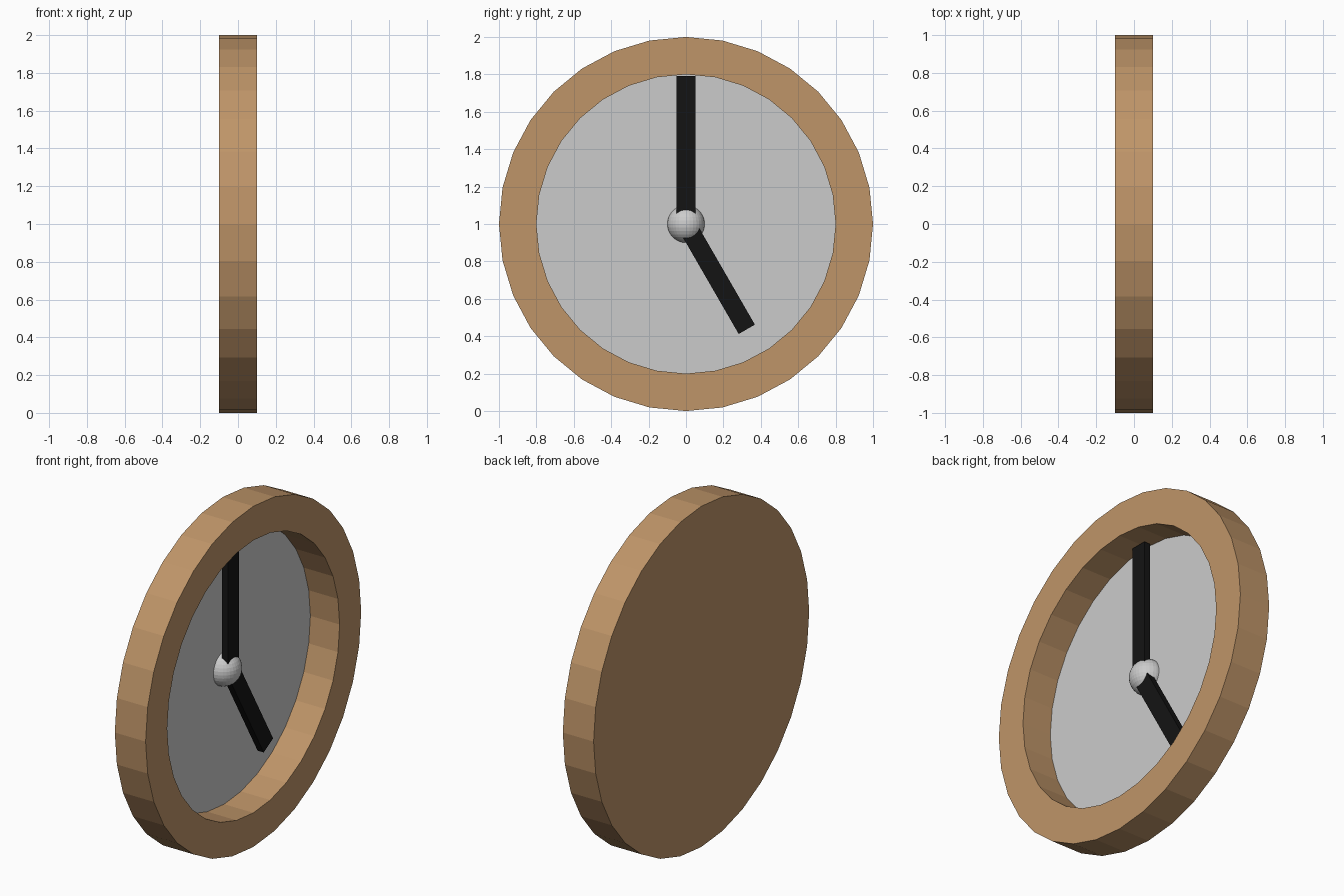
import bpy, bmesh
from math import pi, radians
from mathutils import Matrix, Vector

if "Cube" in bpy.data.objects:
    bpy.data.objects.remove(bpy.data.objects["Cube"])

SIDES = 32
DIAL_X = -0.09
CENTRE = Vector((0, 0, 1))


def material(name, rgb):
    m = bpy.data.materials.new(name)
    m.diffuse_color = (*rgb, 1)
    m.use_nodes = True
    m.node_tree.nodes["Principled BSDF"].inputs["Base Color"].default_value = m.diffuse_color
    return m


def finish(name, bm, mat=None):
    bmesh.ops.recalc_face_normals(bm, faces=bm.faces)
    mesh = bpy.data.meshes.new(name)
    bm.to_mesh(mesh)
    bm.free()
    ob = bpy.data.objects.new(name, mesh)
    ob.location = CENTRE
    bpy.context.collection.objects.link(ob)
    if mat:
        mesh.materials.append(mat)
    return ob


wood = material("wood", (0.52, 0.30, 0.14))
black = material("black", (0.007, 0.007, 0.007))

# Round case: profile (x, radius) turned around the x axis, with a closed back
bm = bmesh.new()
profile = [(-0.1, 0), (-0.1, 1), (0.1, 1), (0.1, 0.8), (DIAL_X, 0.8)]
verts = [bm.verts.new((x, 0, r)) for x, r in profile]
edges = [bm.edges.new(pair) for pair in zip(verts, verts[1:])]
bmesh.ops.spin(bm, geom=verts + edges, cent=(0, 0, 0), axis=(1, 0, 0),
               angle=2 * pi, steps=SIDES, use_merge=True)
bmesh.ops.remove_doubles(bm, verts=bm.verts, dist=1e-4)
finish("clock_case", bm, wood)

# Dial disc, facing +x
bm = bmesh.new()
bmesh.ops.create_circle(bm, cap_ends=True, segments=SIDES, radius=0.8,
                        matrix=Matrix.Translation((DIAL_X, 0, 0)) @ Matrix.Rotation(pi / 2, 4, 'Y'))
for f in bm.faces:
    f.normal_update()
    if f.normal.x < 0:
        f.normal_flip()
mesh = bpy.data.meshes.new("dial")
bm.to_mesh(mesh)
bm.free()
dial = bpy.data.objects.new("dial", mesh)
dial.location = CENTRE
bpy.context.collection.objects.link(dial)

# Centre hub: half sphere on the dial
bm = bmesh.new()
bmesh.ops.create_uvsphere(bm, u_segments=32, v_segments=16, radius=0.1,
                          matrix=Matrix.Translation((DIAL_X - 0.005, 0, 0)))
bmesh.ops.bisect_plane(bm, geom=bm.verts[:] + bm.edges[:] + bm.faces[:],
                       plane_co=(DIAL_X, 0, 0), plane_no=(-1, 0, 0), clear_outer=True)
finish("hub", bm)

# Hands: flat bars turned clockwise from twelve
for name, length, angle in (("minute_hand", 0.79, 0), ("hour_hand", 0.65, 150)):
    bm = bmesh.new()
    bmesh.ops.create_cube(bm, size=1)
    bmesh.ops.scale(bm, vec=(0.04, 0.1, length), verts=bm.verts)
    bmesh.ops.translate(bm, vec=(-0.05, 0, length / 2), verts=bm.verts)
    bmesh.ops.rotate(bm, cent=(0, 0, 0), verts=bm.verts,
                     matrix=Matrix.Rotation(radians(-angle), 3, 'X'))
    finish(name, bm, black)
